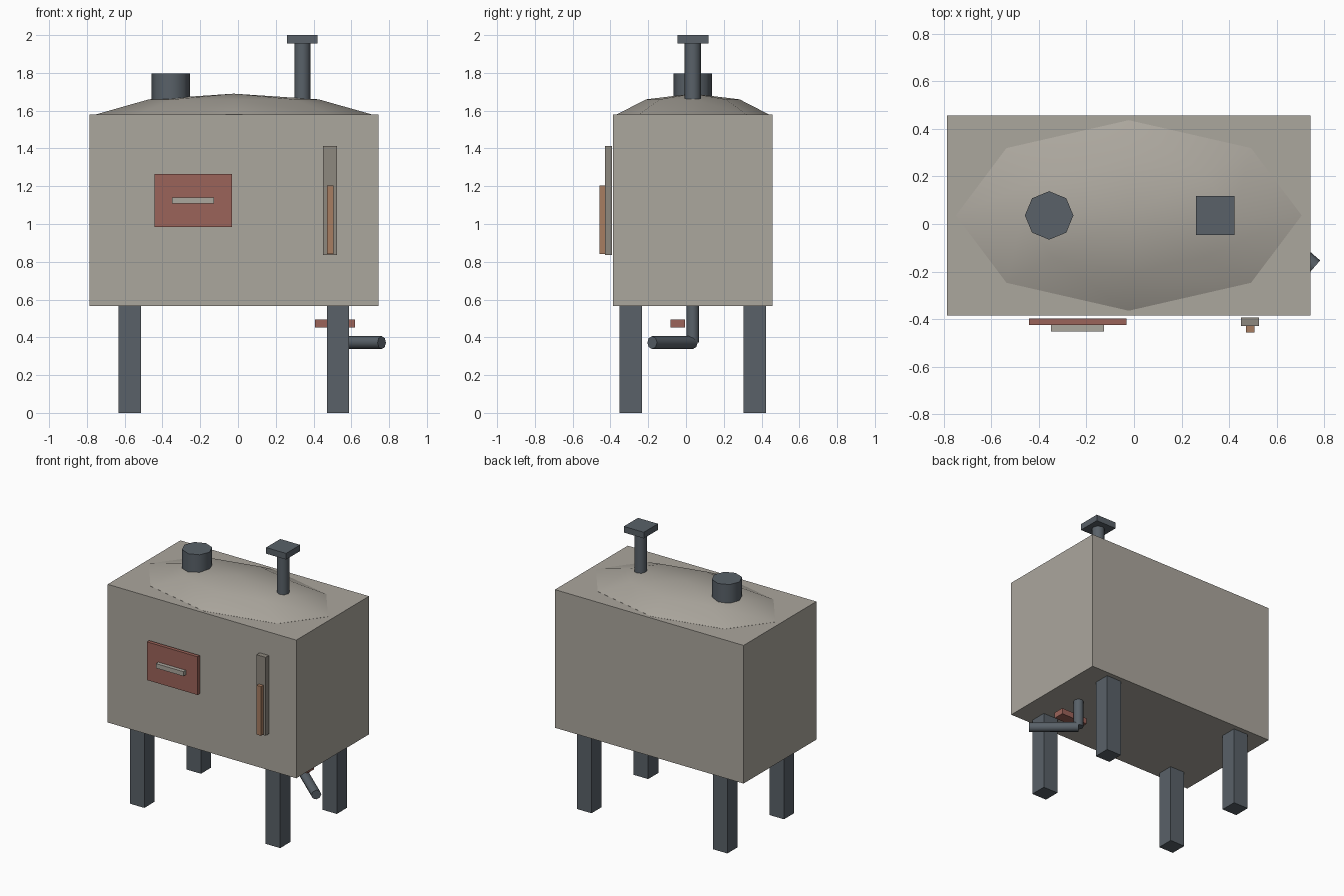
import bpy, math
from mathutils import Vector

if "Cube" in bpy.data.objects:
    bpy.data.objects.remove(bpy.data.objects["Cube"])

CX, CY = -0.022, 0.036          # centre of the tank in plan


def material(name, rgb):
    m = bpy.data.materials.new(name)
    m.diffuse_color = (*rgb, 1)
    m.use_nodes = True
    m.node_tree.nodes["Principled BSDF"].inputs["Base Color"].default_value = m.diffuse_color
    return m


BEIGE = material("beige_paint", (0.41, 0.385, 0.34))
STEEL = material("dark_steel", (0.10, 0.12, 0.14))
RED = material("red_paint", (0.33, 0.125, 0.10))
COPPER = material("copper", (0.39, 0.205, 0.12))
TAUPE = material("taupe", (0.27, 0.246, 0.21))


def finish(name, mat, smooth=None):
    ob = bpy.context.object
    ob.name = name
    ob.data.materials.append(mat)
    if smooth:
        bpy.ops.object.shade_smooth_by_angle(angle=math.radians(smooth))
    return ob


def box(name, x, y, z, mat):
    """Box from (min, max) ranges on each axis."""
    bpy.ops.mesh.primitive_cube_add(size=1, location=[sum(r) / 2 for r in (x, y, z)])
    bpy.context.object.scale = [r[1] - r[0] for r in (x, y, z)]
    bpy.ops.object.transform_apply(location=False, rotation=False, scale=True)
    return finish(name, mat)


def tube(name, a, b, radius, mat):
    """Eight-sided cylinder from point a to point b."""
    a, b = Vector(a), Vector(b)
    d = b - a
    bpy.ops.mesh.primitive_cylinder_add(vertices=8, radius=radius, depth=d.length,
                                        location=(a + b) / 2)
    ob = bpy.context.object
    ob.rotation_euler = d.to_track_quat('Z', 'Y').to_euler() if abs(d.z) < 1e-6 else (0, 0, 0)
    # smooth around the side, sharp at the caps
    return finish(name, mat, 50)


# Tank body
box("tank_body", (-0.787, 0.743), (-0.386, 0.457), (0.567, 1.58), BEIGE)

# Domed lid: flattened low-poly sphere sunk into the tank top
bpy.ops.mesh.primitive_uv_sphere_add(segments=8, ring_count=5, radius=1,
                                     location=(CX, CY, 1.532))
bpy.context.object.scale = (0.765, 0.4215, 0.158)
bpy.ops.object.transform_apply(location=False, rotation=False, scale=True)
finish("domed_lid", BEIGE, 60)

# Four legs
for sx, side in ((-1, "left"), (1, "right")):
    for sy, end in ((-1, "front"), (1, "back")):
        x, y = CX + sx * 0.551, CY + sy * 0.328
        box(f"{end}_{side}_leg", (x - 0.059, x + 0.059), (y - 0.059, y + 0.059),
            (0, 0.567), STEEL)

# Filler neck and vent stack with square cap
tube("filler_neck", (-0.357, CY, 1.66), (-0.357, CY, 1.797), 0.102, STEEL)
tube("vent_stack", (0.341, CY, 1.66), (0.341, CY, 1.957), 0.043, STEEL)
box("vent_cap", (0.26, 0.422), (CY - 0.082, CY + 0.082), (1.955, 2.0), STEEL)

# Hatch and handle on the front
box("hatch_door", (-0.442, -0.031), (-0.424, -0.398), (0.985, 1.265), RED)
box("hatch_handle", (-0.349, -0.126), (-0.452, -0.424), (1.108, 1.141), BEIGE)

# Level gauge
box("gauge_backplate", (0.45, 0.525), (-0.43, -0.393), (0.837, 1.412), TAUPE)
box("gauge_column", (0.471, 0.506), (-0.457, -0.43), (0.842, 1.203), COPPER)

# Drain: pipe down, angled spout and valve handle
tube("drain_pipe", (0.513, CY, 0.372), (0.513, CY, 0.58), 0.034, STEEL)
tube("drain_spout", (0.513, CY, 0.372), (0.761, -0.179, 0.372), 0.034, STEEL)
box("valve_handle", (0.407, 0.619), (-0.083, -0.005), (0.453, 0.495), RED)
